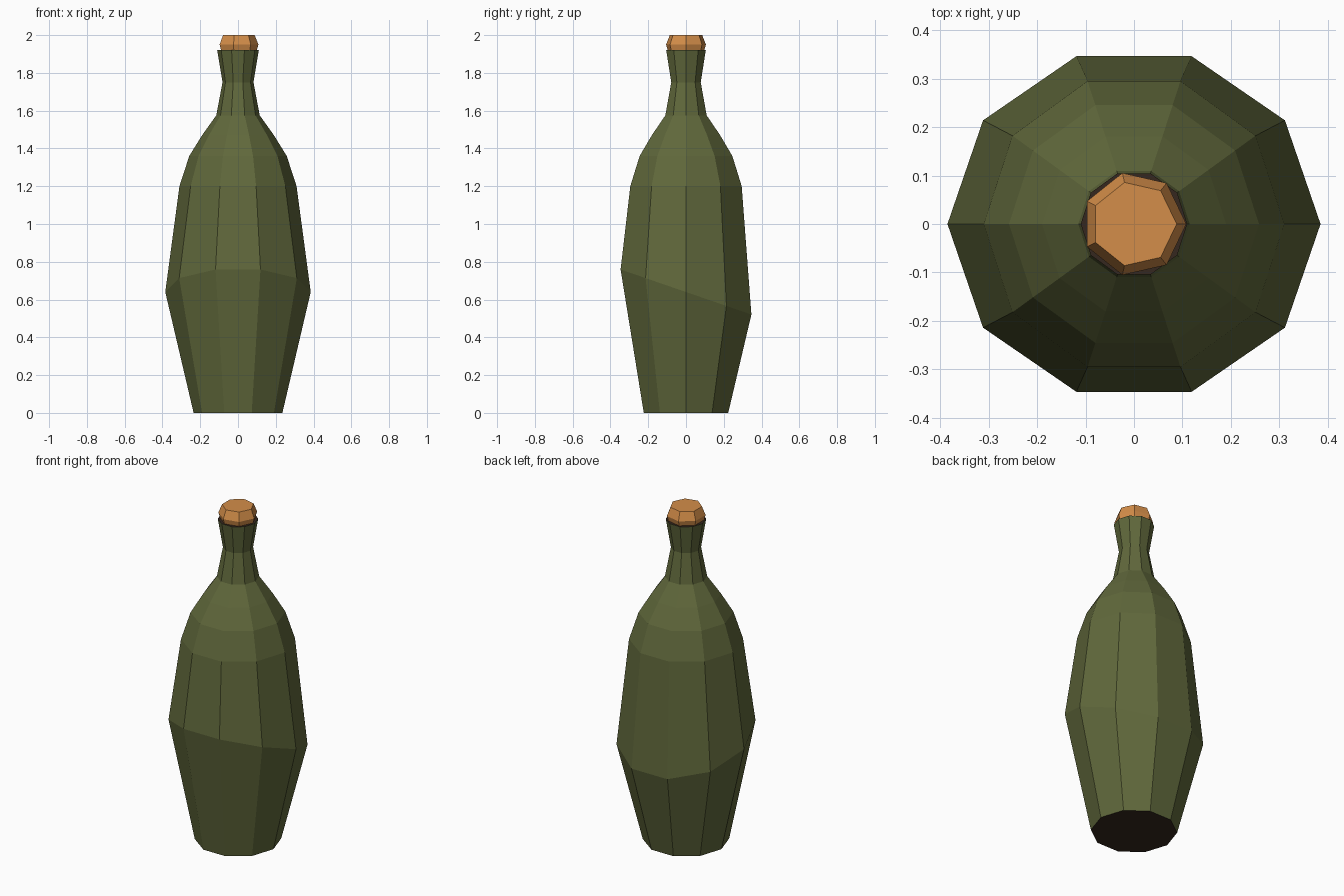
import bpy, bmesh
from math import cos, sin, pi, radians

if "Cube" in bpy.data.objects:
    bpy.data.objects.remove(bpy.data.objects["Cube"])


def material(name, rgb):
    m = bpy.data.materials.new(name)
    m.diffuse_color = (*rgb, 1)
    m.use_nodes = True
    m.node_tree.nodes["Principled BSDF"].inputs["Base Color"].default_value = m.diffuse_color
    return m


green = material("olive_glass", (0.117, 0.138, 0.044))
dark = material("dark_brown", (0.035, 0.02, 0.013))
tan = material("cork_tan", (0.658, 0.27, 0.067))


def lathe(name, sides, rings, mats):
    """Stack of (radius, height, tilt about x) rings, capped at both ends."""
    bm = bmesh.new()
    loops = []
    for r, z, tilt in rings:
        t = radians(tilt)
        loop = []
        for i in range(sides):
            a = 2 * pi * i / sides
            y = r * sin(a)
            loop.append(bm.verts.new((r * cos(a), y * cos(t), z + y * sin(t))))
        loops.append(loop)
    for lo, hi in zip(loops, loops[1:]):
        for i in range(sides):
            j = (i + 1) % sides
            bm.faces.new((lo[i], lo[j], hi[j], hi[i]))
    # End caps take the last material
    for cap in (loops[0][::-1], loops[-1]):
        bm.faces.new(cap).material_index = len(mats) - 1
    me = bpy.data.meshes.new(name)
    bm.to_mesh(me)
    bm.free()
    for m in mats:
        me.materials.append(m)
    ob = bpy.data.objects.new(name, me)
    bpy.context.collection.objects.link(ob)
    return ob


# Bottle: ten sides, with a slanted widest ring
lathe("bottle", 10, [
    (0.235, 0.0, 0), (0.385, 0.64, -19), (0.31, 1.2, 0), (0.258, 1.36, 0),
    (0.19, 1.47, 0), (0.115, 1.575, 0), (0.082, 1.75, 0), (0.11, 1.92, 0),
], [green, dark])

# Cork: seven sides, tapering into the neck
lathe("cork", 7, [
    (0.08, 1.85, 0), (0.108, 1.95, 0), (0.088, 2.0, 0),
], [tan])
